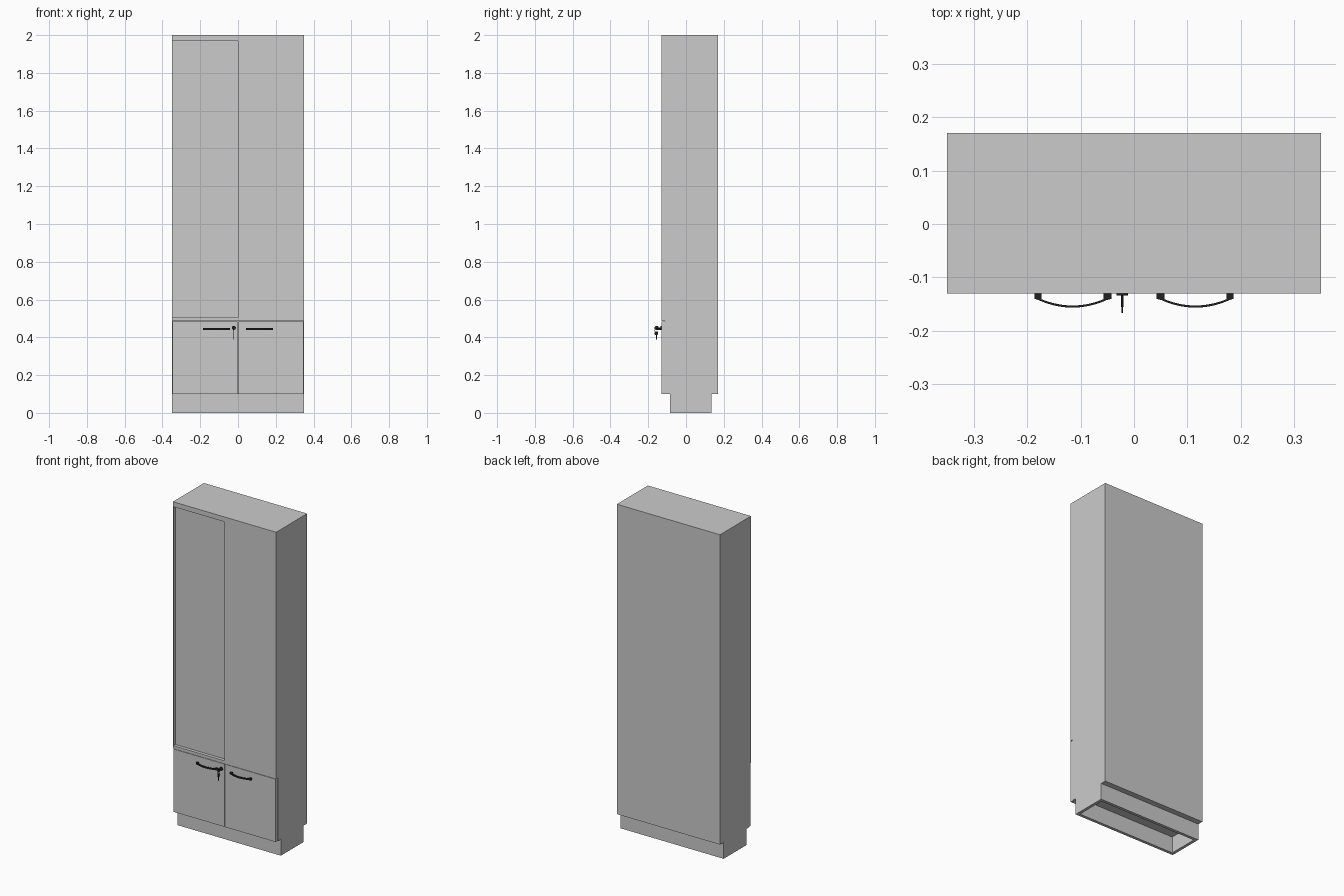
import bpy, bmesh, math
from mathutils import Vector, Matrix

if "Cube" in bpy.data.objects:
    bpy.data.objects.remove(bpy.data.objects["Cube"])

black = bpy.data.materials.new("black_metal")
black.diffuse_color = (0.015, 0.015, 0.015, 1)
black.use_nodes = True
black.node_tree.nodes["Principled BSDF"].inputs["Base Color"].default_value = black.diffuse_color


def finish(name, bm, mat=None):
    bmesh.ops.recalc_face_normals(bm, faces=bm.faces)
    me = bpy.data.meshes.new(name)
    bm.to_mesh(me)
    bm.free()
    ob = bpy.data.objects.new(name, me)
    bpy.context.collection.objects.link(ob)
    if mat:
        me.materials.append(mat)
    return ob


def box(name, x0, x1, y0, y1, z0, z1, mat=None):
    bm = bmesh.new()
    bmesh.ops.create_cube(bm, size=1)
    for v in bm.verts:
        v.co = Vector(((x0 + x1) / 2 + v.co.x * (x1 - x0),
                       (y0 + y1) / 2 + v.co.y * (y1 - y0),
                       (z0 + z1) / 2 + v.co.z * (z1 - z0)))
    return finish(name, bm, mat)


def smooth(ob):
    bpy.ops.object.select_all(action='DESELECT')
    ob.select_set(True)
    bpy.context.view_layer.objects.active = ob
    bpy.ops.object.shade_smooth_by_angle()


def cylinder(name, centre, radius, depth, axis):
    bm = bmesh.new()
    rot = Vector((0, 0, 1)).rotation_difference(Vector(axis)).to_matrix().to_4x4()
    bmesh.ops.create_cone(bm, cap_ends=True, segments=24, radius1=radius, radius2=radius,
                          depth=depth, matrix=Matrix.Translation(centre) @ rot)
    ob = finish(name, bm, black)
    smooth(ob)
    return ob


def slab(name, outline, z0, z1):
    # xy outline extruded along z
    bm = bmesh.new()
    face = bm.faces.new([bm.verts.new((x, y, z0)) for x, y in outline])
    ext = bmesh.ops.extrude_face_region(bm, geom=[face])
    moved = [g for g in ext["geom"] if isinstance(g, bmesh.types.BMVert)]
    bmesh.ops.translate(bm, verts=moved, vec=(0, 0, z1 - z0))
    ob = finish(name, bm, black)
    smooth(ob)
    return ob


W, F, B = 0.35, -0.13, 0.17

# Hollow plinth
box("plinth_front", -W, W, -0.085, -0.067, 0, 0.1)
box("plinth_back", -W, W, 0.117, 0.135, 0, 0.1)
for s, n in ((-1, "left"), (1, "right")):
    a, b = sorted((s * W, s * (W - 0.018)))
    box("plinth_side_" + n, a, b, -0.067, 0.117, 0, 0.1)

# Carcass: lower and upper bodies, rail above the doors, top board edge
box("lower_body", -W, W, -0.11, B, 0.1, 0.505)
box("upper_body", -W, W, -0.11, B, 0.505, 2.0)
box("middle_rail", -W, W, F, -0.11, 0.487, 0.505)
box("top_rail", -W, W, F, -0.11, 1.97, 2.0)
box("upper_left_edge", -W, -W + 0.002, F, -0.11, 0.505, 1.97)
box("upper_right_door", 0, W, F, -0.11, 0.505, 1.97)

# Lower doors with bowed handles
for s, n in ((-1, "left"), (1, "right")):
    a, b = sorted((s * 0.0015, s * 0.347))
    box("lower_door_" + n, a, b, F, -0.111, 0.1, 0.485)

    arc = []
    for i in range(17):
        t = i / 16
        arc.append((0.044 + 0.142 * t, -0.139 - 0.0175 * (1 - (2 * t - 1) ** 2)))
    outline = arc + [(x, y + 0.004) for x, y in reversed(arc)]
    slab("handle_bow_" + n, [(s * x, y) for x, y in outline], 0.439, 0.449)
    for inner, outer, tag in ((0.057, 0.042, "inner"), (0.173, 0.186, "outer")):
        post = [(s * outer, F), (s * inner, F), (s * inner, -0.144), (s * outer, -0.140)]
        slab("handle_post_%s_%s" % (tag, n), post, 0.438, 0.450)

# Lock with inserted key
kx, kz = -0.022, 0.45
cylinder("lock_plate", (kx, -0.132, kz), 0.011, 0.004, (0, 1, 0))
cylinder("key_shaft", (kx, -0.143, kz), 0.002, 0.024, (0, 1, 0))
cylinder("key_bow", (kx, -0.156, kz), 0.011, 0.003, (1, 0, 0))

# Ring and spare key hanging from it
bpy.ops.mesh.primitive_torus_add(major_segments=24, minor_segments=8, major_radius=0.009,
                                 minor_radius=0.001, location=(kx, -0.157, 0.437),
                                 rotation=(0, math.pi / 2, 0))
ring = bpy.context.object
ring.name = "key_ring"
ring.data.materials.append(black)
smooth(ring)
cylinder("spare_key_bow", (kx, -0.157, 0.421), 0.010, 0.003, (1, 0, 0))
box("spare_key_blade", kx - 0.001, kx + 0.001, -0.160, -0.154, 0.388, 0.415, black)
